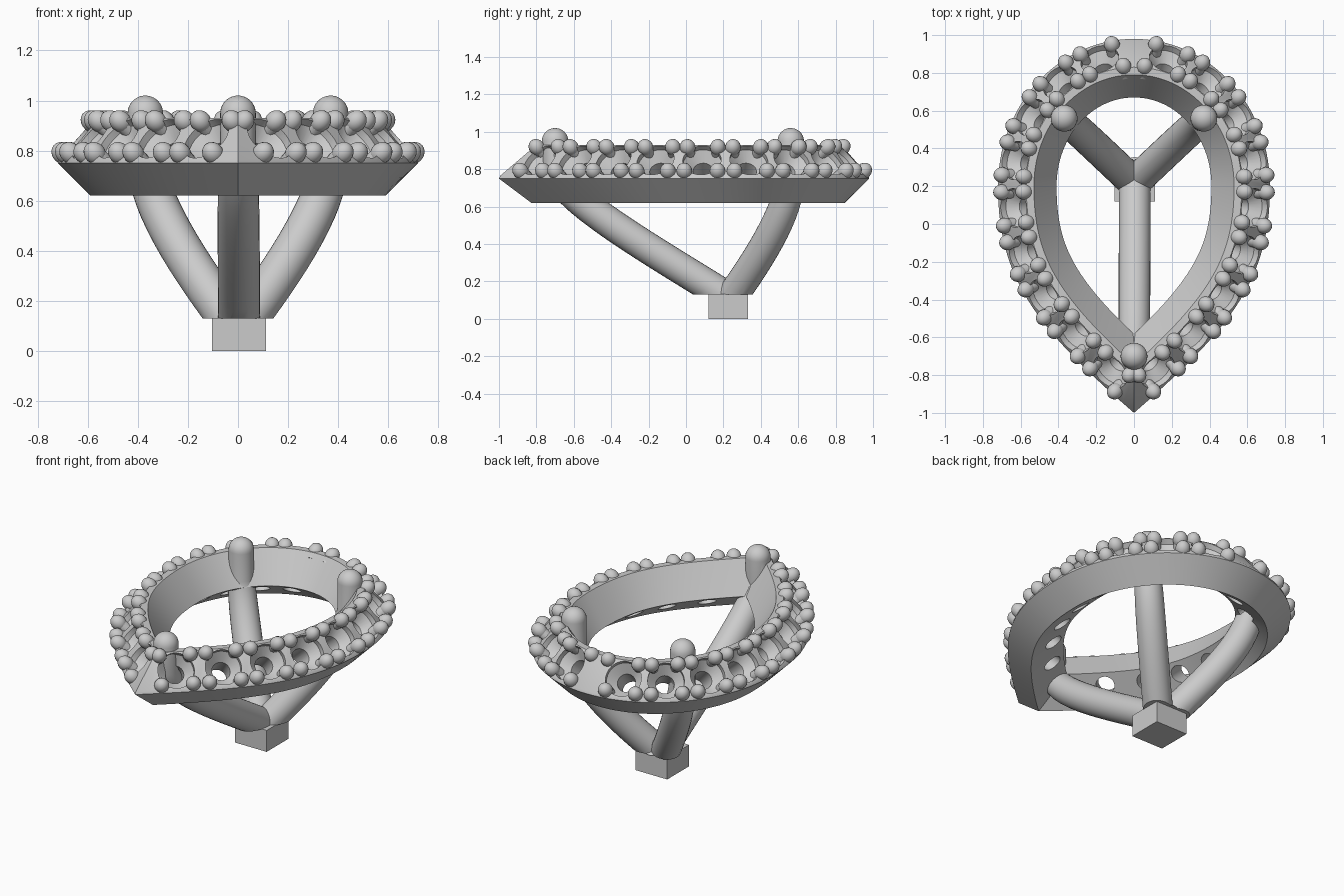
import bpy, bmesh, math
from mathutils import Vector, Matrix

if "Cube" in bpy.data.objects:
    bpy.data.objects.remove(bpy.data.objects["Cube"])


def bez(p, t):
    s = 1 - t
    return p[0]*s**3 + p[1]*3*s*s*t + p[2]*3*s*t*t + p[3]*t**3


def vecs(*pts):
    return [Vector(p) for p in pts]


# right half of the pear outline, from the round top to the sharp tip
SEG = [vecs((0, .98, 0), (.40, .98, 0), (.72, .63, 0), (.72, .20, 0)),
       vecs((.72, .20, 0), (.72, -.28, 0), (.53, -.54, 0), (0, -1, 0))]


def outline(t):
    return bez(SEG[0], t) if t <= 1 else bez(SEG[1], t - 1)


def frame(t):
    """Outline point and outward direction."""
    a, b = max(t - .001, 0), min(t + .001, 2)
    d = (outline(b) - outline(a)).normalized()
    return outline(t), Vector((-d.y, d.x, 0))


def inset(t, d):
    p, n = frame(t)
    return p - n * d


def half_loop(d, n=56):
    """Inset half outline, trimmed on the centre line at the tip."""
    lo, hi = 1.2, 2.0
    for _ in range(40):
        mid = (lo + hi) / 2
        if inset(mid, d).x > 0:
            lo = mid
        else:
            hi = mid
    pts = [inset(lo * i / n, d) for i in range(n + 1)]
    pts[0].x = pts[-1].x = 0
    return pts


def finish(bm, name, smooth=True):
    bmesh.ops.recalc_face_normals(bm, faces=bm.faces)
    me = bpy.data.meshes.new(name)
    bm.to_mesh(me)
    bm.free()
    ob = bpy.data.objects.new(name, me)
    bpy.context.collection.objects.link(ob)
    if smooth:
        smooth_obj(ob)
    return ob


def smooth_obj(ob):
    bpy.ops.object.select_all(action='DESELECT')
    ob.select_set(True)
    bpy.context.view_layer.objects.active = ob
    bpy.ops.object.shade_smooth_by_angle(angle=math.radians(35))


# pear-shaped halo: (inset, height) diamond cross-section swept round the outline
bm = bmesh.new()
loops = []
for d, z in [(0, .75), (.005, .765), (.15, .93), (.19, .93), (.31, .75), (.13, .62)]:
    h = half_loop(d)
    full = h + [Vector((-p.x, p.y, 0)) for p in h[-2:0:-1]]
    loops.append([bm.verts.new((p.x, p.y, z)) for p in full])
for k, a in enumerate(loops):
    b = loops[(k + 1) % len(loops)]
    for i in range(len(a)):
        j = (i + 1) % len(a)
        bm.faces.new((a[i], a[j], b[j], b[i]))
halo = finish(bm, "halo_ring", False)

# arc-length lookup along the half outline
N = 800
acc = [0]
for i in range(N):
    acc.append(acc[-1] + (outline(2*(i+1)/N) - outline(2*i/N)).length)


def at_length(s):
    return 2 * next(i for i, v in enumerate(acc) if v >= s) / N


GAP, START, END, GEMS = .093, .12, .155, 9
pitch = (acc[-1] - START - END + GAP) / GEMS
seat = pitch - GAP


def slope_axis(t, side):
    """Direction square to the sloping outer face."""
    n = frame(t)[1] * .76
    return Vector((n.x * side, n.y, .65)).normalized()


# drilled stone seats, one cutter per side
for side in (1, -1):
    bm = bmesh.new()
    for g in range(GEMS):
        t = at_length(START + g * pitch + seat / 2)
        p = inset(t, .078)
        rot = slope_axis(t, side).to_track_quat('Z', 'Y').to_matrix()
        c = Vector((p.x * side, p.y, .848))
        rings = [[bm.verts.new(c + rot @ Vector((r*math.cos(a), r*math.sin(a), h)))
                  for a in [math.tau*k/28 for k in range(28)]]
                 for r, h in [(.052, -.30), (.052, -.085), (.103, -.035), (.103, .08)]]
        for a, b in zip(rings, rings[1:]):
            for k in range(28):
                bm.faces.new((a[k], a[(k+1) % 28], b[(k+1) % 28], b[k]))
        bm.faces.new(rings[0])
        bm.faces.new(rings[-1])
    cutter = finish(bm, "seat_cutter", False)
    cutter.hide_render = True
    mod = halo.modifiers.new("seats", 'BOOLEAN')
    mod.object, mod.operation, mod.solver = cutter, 'DIFFERENCE', 'EXACT'
    mod.use_self = True
    bpy.context.view_layer.objects.active = halo
    bpy.ops.object.modifier_apply(modifier=mod.name)
    bpy.data.objects.remove(cutter)
smooth_obj(halo)

# bead prongs: a ball on a short stem at both ends of every seat
bm = bmesh.new()
for side in (1, -1):
    for g in range(GEMS):
        for e, s in enumerate((START + g * pitch, START + g * pitch + seat)):
            t = at_length(s)
            axis = slope_axis(t, side)
            rot = axis.to_track_quat('Z', 'Y').to_matrix().to_4x4()
            for d, z in ((.02, .79), (.137, .917)):
                p = inset(t, d)
                if g == 0 and e == 0 and d > .1:
                    p.x -= .04      # the two inner beads at the top sit closer
                c = Vector((p.x * side, p.y, z))
                bmesh.ops.create_uvsphere(bm, u_segments=16, v_segments=10, radius=.042,
                                          matrix=Matrix.Translation(c) @ rot
                                          @ Matrix.Diagonal((1, 1, 1.15, 1)))
                bmesh.ops.create_cone(bm, cap_ends=True, segments=14, radius1=.036,
                                      radius2=.036, depth=.06,
                                      matrix=Matrix.Translation(c - axis * .03) @ rot)
finish(bm, "bead_prongs")


# main claws: curved arms from the base ending in round-topped prongs
def claw(name, ctrl):
    ctrl = vecs(*ctrl)
    end = ctrl[-1]
    path = [(bez(ctrl, i / 16), .084 - .013 * (i / 16) ** 6) for i in range(17)]
    path += [(Vector((end.x, end.y, .95 + .07*math.sin(a))), .071*math.cos(a))
             for a in [math.radians(12 * k) for k in range(8)]]
    across = Vector((0, 0, 1)).cross(end - ctrl[0]).normalized()
    bm = bmesh.new()
    rings = []
    for i, (p, r) in enumerate(path):
        tan = path[min(i+1, len(path)-1)][0] - path[max(i-1, 0)][0]
        if i >= 17:
            tan = Vector((0, 0, 1))
        up = tan.normalized().cross(across)
        rings.append([bm.verts.new(p + across*r*math.cos(a) + up*r*math.sin(a))
                      for a in [math.tau*k/28 for k in range(28)]])
    for a, b in zip(rings, rings[1:]):
        for k in range(28):
            bm.faces.new((a[k], a[(k+1) % 28], b[(k+1) % 28], b[k]))
    bm.faces.new(rings[0])
    bm.faces.new(rings[-1])
    # flat foot on top of the base block
    cut = bmesh.ops.bisect_plane(bm, geom=bm.verts[:] + bm.edges[:] + bm.faces[:],
                                 plane_co=(0, 0, .13), plane_no=(0, 0, 1), clear_inner=True)
    bmesh.ops.edgeloop_fill(bm, edges=[e for e in cut['geom_cut']
                                       if isinstance(e, bmesh.types.BMEdge)])
    finish(bm, name)


claw("front_claw", [(.004, .34, .04), (.004, -.03, .28), (.002, -.65, .62), (0, -.70, .79)])
for side, name in ((1, "back_claw_right"), (-1, "back_claw_left")):
    claw(name, [(-.03*side, .19, .04), (.16*side, .37, .29),
                (.36*side, .56, .57), (.37*side, .56, .78)])

# base block
bm = bmesh.new()
bmesh.ops.create_cube(bm, size=1, matrix=Matrix.Translation((.004, .225, .066))
                      @ Matrix.Diagonal((.216, .212, .132, 1)))
finish(bm, "base_block", False)
